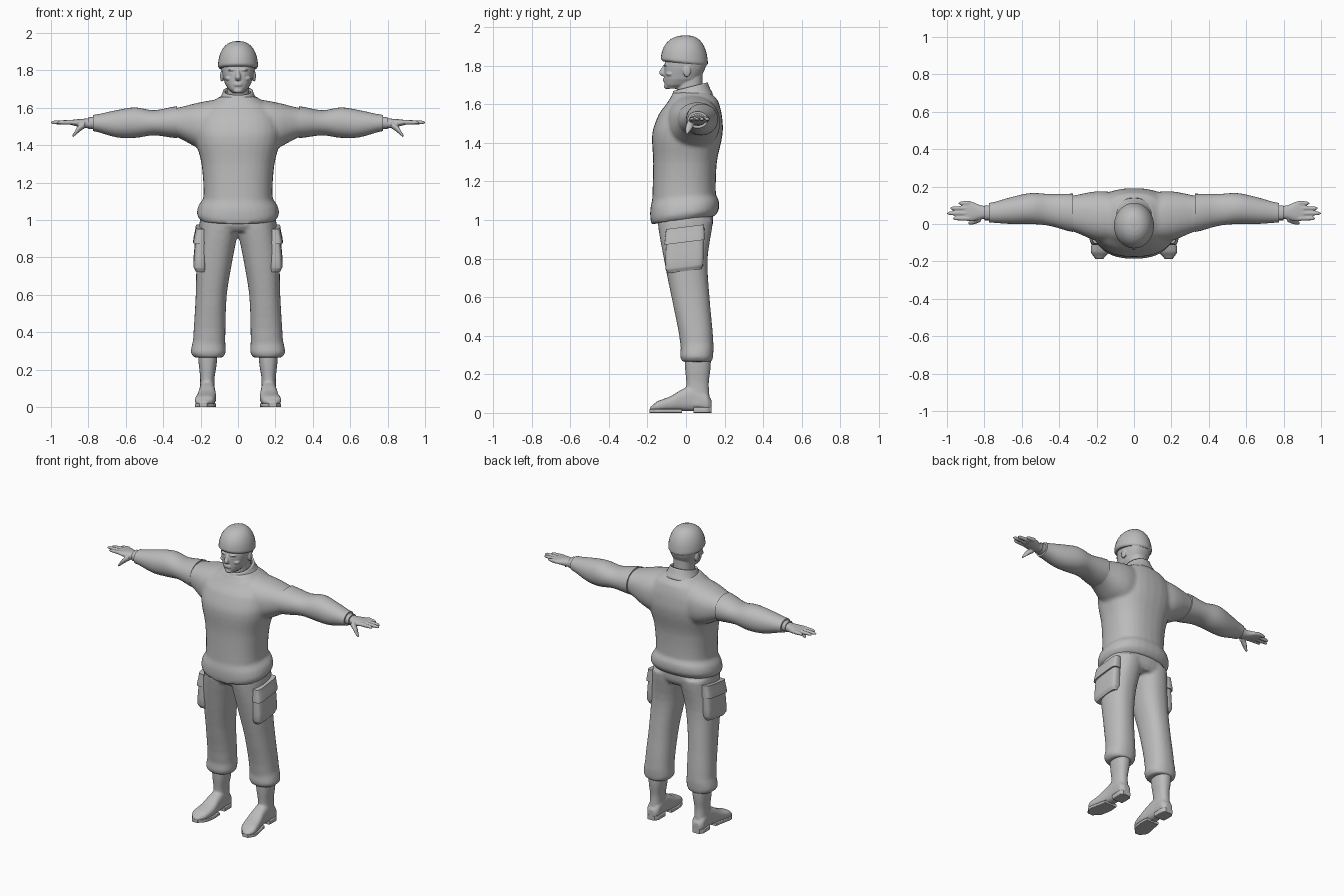
import bpy, bmesh, math
from mathutils import Matrix, Vector

old = bpy.data.objects.get("Cube")
if old:
    bpy.data.objects.remove(old, do_unlink=True)

GREY = (.5, .5, .5, 1)
grey = bpy.data.materials.new("plain grey")
grey.use_nodes = True
grey.diffuse_color = GREY
shader = next(node for node in grey.node_tree.nodes if node.type == 'BSDF_PRINCIPLED')
shader.inputs["Base Color"].default_value = GREY


def spline(rows, steps):
    """Fill in smooth cross-sections between the given ones."""
    filled = []
    for i, (start, end) in enumerate(zip(rows, rows[1:])):
        before = rows[max(i - 1, 0)]
        after = rows[min(i + 2, len(rows) - 1)]
        for k in range(steps):
            s = k / steps
            row = [start[0] + s * (end[0] - start[0])]
            for a, b, c, d in list(zip(before, start, end, after))[1:]:
                bend = 2 * a - 5 * b + 4 * c - d + s * (3 * (b - c) + d - a)
                row.append(b + s * (c - a + s * bend) / 2)
            filled.append(row)
    return filled + [rows[-1]]


def loft(bm, axis, rows, power=2.3, sides=32, steps=4, caps=True, warp=None):
    """Rows are (position, low a, high a, low b, high b) along the axis."""
    along = "xyz".index(axis)
    across, upward = [i for i in range(3) if i != along]
    rings = []
    for position, low_a, high_a, low_b, high_b in spline(rows, steps):
        ring = []
        for i in range(sides):
            angle = math.tau * i / sides
            c, s = math.cos(angle), math.sin(angle)
            point = Vector()
            point[along] = position
            c = math.copysign(abs(c) ** (2 / power), c)
            s = math.copysign(abs(s) ** (2 / power), s)
            point[across] = (low_a + high_a + (high_a - low_a) * c) / 2
            point[upward] = (low_b + high_b + (high_b - low_b) * s) / 2
            if warp:
                point.z += warp(point)
            ring.append(bm.verts.new(point))
        rings.append(ring)
    for low, high in zip(rings, rings[1:]):
        for i in range(sides):
            j = (i + 1) % sides
            bm.faces.new((low[i], low[j], high[j], high[i]))
    if caps:
        bm.faces.new(rings[0])
        bm.faces.new(rings[-1])


def sym(rows):
    """Expand (z, half width, front, back) into full cross-sections."""
    return [(z, -width, width, front, back) for z, width, front, back in rows]


def disc(x, y, z, radius):
    """Round cross-section facing along x."""
    return x, y - radius, y + radius, z - radius, z + radius


def blob(bm, centre, radii):
    place = Matrix.Translation(centre) @ Matrix.Diagonal((*radii, 1))
    bmesh.ops.create_uvsphere(bm, u_segments=20, v_segments=12, radius=1, matrix=place)


def finish(name, bm, mirror=False, voxel=0, smooth=3, wall=0):
    """Make the object; a voxel size blends its overlapping solids into one."""
    bmesh.ops.recalc_face_normals(bm, faces=bm.faces)
    mesh = bpy.data.meshes.new(name)
    bm.to_mesh(mesh)
    bm.free()
    mesh.materials.append(grey)
    part = bpy.data.objects.new(name, mesh)
    bpy.context.collection.objects.link(part)
    bpy.ops.object.select_all(action='DESELECT')
    part.select_set(True)
    bpy.context.view_layer.objects.active = part
    bpy.ops.object.shade_smooth_by_angle(angle=math.radians(50))
    if mirror:
        part.modifiers.new("Mirror", 'MIRROR').use_mirror_merge = False
    if wall:
        part.modifiers.new("Wall", 'SOLIDIFY').thickness = wall
    if voxel:
        blend = part.modifiers.new("Blend", 'REMESH')
        blend.mode = 'VOXEL'
        blend.voxel_size = voxel
        blend.use_smooth_shade = True
        part.modifiers.new("Soften", 'SMOOTH').iterations = smooth


def hem_dip(point):
    return point.y * min(1, max(0, 1.2 - point.z) * 8) / 8


# Sweater body with shoulder stubs, hem dipping at the front
bm = bmesh.new()
loft(bm, 'z', sym([
    (1, .2, -.18, .15), (1.03, .22, -.185, .17), (1.08, .21, -.185, .17),
    (1.12, .185, -.175, .155), (1.3, .195, -.17, .16), (1.45, .23, -.175, .19),
    (1.55, .22, -.14, .185), (1.62, .165, -.09, .165), (1.66, .1, -.07, .13)]),
    power=2.4, warp=hem_dip)
for side in (1, -1):
    loft(bm, 'x', [
        (side * .1, -.1, .17, 1.36, 1.645), (side * .2, -.09, .175, 1.38, 1.63),
        (side * .345, -.035, .15, 1.45, 1.597)])
finish("sweater_body", bm, voxel=.011)

# Sleeves, overlapping the shoulder stubs
bm = bmesh.new()
loft(bm, 'x', [
    (.325, -.043, .162, 1.438, 1.609), (.45, -.01, .16, 1.453, 1.587),
    (.55, 0, .165, 1.44, 1.602), (.65, 0, .145, 1.443, 1.587),
    (.775, .008, .112, 1.476, 1.562)], power=2.1)
finish("sleeves", bm, mirror=True)

# Inner cuffs at the wrists
bm = bmesh.new()
loft(bm, 'x', [(x, .02, .1, 1.487, 1.552) for x in (.76, .8)], steps=1)
finish("cuffs", bm, mirror=True)

# Hands: palm, four evenly spaced fingers and a thumb
bm = bmesh.new()
loft(bm, 'x', [(.77, .03, .095, 1.49, 1.545), (.82, .025, .1, 1.492, 1.542),
               (.87, .014, .12, 1.503, 1.538), (.91, .02, .12, 1.512, 1.533)])
for i, tip in enumerate((.97, 1, .985, .94)):
    y = .03 + .027 * i
    loft(bm, 'x', [disc(.88, y, 1.523, .013), disc(tip - .015, y, 1.522, .01),
                   disc(tip, y, 1.521, .004)], power=2, sides=12)
loft(bm, 'x', [disc(.82, .03, 1.51, .02), disc(.86, .015, 1.48, .018),
               disc(.885, .005, 1.45, .008)], power=2, sides=12)
finish("hands", bm, mirror=True, voxel=.0045, smooth=1)

# Standing collar, higher at the back
bm = bmesh.new()
loft(bm, 'z', sym([(1.62, .118, -.088, .14), (1.65, .097, -.08, .127),
                   (1.69, .079, -.066, .113)]),
     caps=False, power=2.1, warp=lambda point: (point.y - .02) / 4)
finish("collar", bm, wall=.012)

# Neck, skull and nose
bm = bmesh.new()
loft(bm, 'z', sym([(1.6, .06, -.045, .085), (1.76, .06, -.05, .085)]))
loft(bm, 'z', sym([(1.68, .03, -.1, -.02), (1.7, .052, -.11, .03),
                   (1.73, .07, -.113, .07), (1.8, .088, -.112, .104),
                   (1.87, .085, -.1, .1)]))
loft(bm, 'z', sym([(1.746, .013, -.126, -.09), (1.762, .016, -.14, -.09),
                   (1.802, .008, -.118, -.09)]))
# Chin, lips, brows, eyes, cheeks and ears
blob(bm, (0, -.1, 1.692), (.024, .014, .014))
for z in (1.721, 1.73):
    blob(bm, (0, -.111, z), (.023, .009, .005))
for side in (1, -1):
    blob(bm, (side * .03, -.1, 1.803), (.024, .016, .007))
    blob(bm, (side * .03, -.1, 1.782), (.014, .01, .006))
    blob(bm, (side * .045, -.08, 1.757), (.024, .024, .014))
    blob(bm, (side * .086, .005, 1.77), (.01, .02, .03))
finish("head", bm, voxel=.004, smooth=2)

# Knitted cap: a dome over a soft edge, lower at the back
dome = [(1.81, .1, -.12, .105)]
for k in range(9):
    angle = math.radians(11 * k)
    spread = math.cos(angle) ** .8
    dome.append((1.82 + .137 * math.sin(angle), .107 * spread,
                 -.13 * spread, .113 * spread))
bm = bmesh.new()
loft(bm, 'z', sym(dome), power=2, steps=3,
     warp=lambda point: point.y * (point.z - 1.96) * .7)
finish("knitted_cap", bm)

# Trousers: hips blended with two bloused legs
bm = bmesh.new()
loft(bm, 'z', sym([(.94, .195, -.125, .12), (.97, .207, -.145, .138),
                   (1.03, .2, -.15, .142)]), power=2.4)
for side in (1, -1):
    loft(bm, 'z', [
        (z, side * inner, side * outer, front, back)
        for z, inner, outer, front, back in (
            (.265, .08, .235, -.02, .135), (.29, .066, .252, -.03, .14),
            (.36, .068, .24, -.03, .142), (.6, .06, .226, -.075, .122),
            (.8, .027, .221, -.115, .112), (1, -.01, .202, -.148, .14))])
finish("trousers", bm, voxel=.01)


def pocket_slant(point):
    return point.y / 8


# Cargo pockets and their flaps
bm = bmesh.new()
loft(bm, 'z', [(.735, .17, .228, -.095, .08), (.76, .17, .239, -.107, .09),
               (.95, .17, .225, -.102, .09)], power=4, warp=pocket_slant)
loft(bm, 'z', [(.885, .17, .24, -.112, .097), (.965, .17, .226, -.104, .094)],
     power=4, warp=pocket_slant)
finish("cargo_pockets", bm, mirror=True)

# Boots: shaft blended with the foot
foot = [(.132, .14, .192, .01, .07), (.11, .124, .207, .01, .1),
        (.04, .123, .206, .01, .14), (-.02, .12, .21, .01, .122),
        (-.08, .117, .221, .01, .086), (-.15, .13, .231, .01, .06),
        (-.188, .165, .207, .01, .03)]
bm = bmesh.new()
loft(bm, 'z', [(.04, .125, .207, 0, .125), (.15, .126, .202, .002, .118),
               (.23, .114, .21, -.005, .127), (.3, .11, .214, -.008, .13)])
loft(bm, 'y', foot, power=2.7)
finish("boots", bm, mirror=True, voxel=.007, smooth=2)

# Flat soles under the forefoot and thicker heel blocks, following the foot
bm = bmesh.new()
for outline, height in ((foot[:3], .03), (foot[3:], .02)):
    loft(bm, 'y', [(y, inner, outer, 0, height) for y, inner, outer, *_ in outline],
         power=8)
finish("soles", bm, mirror=True)
